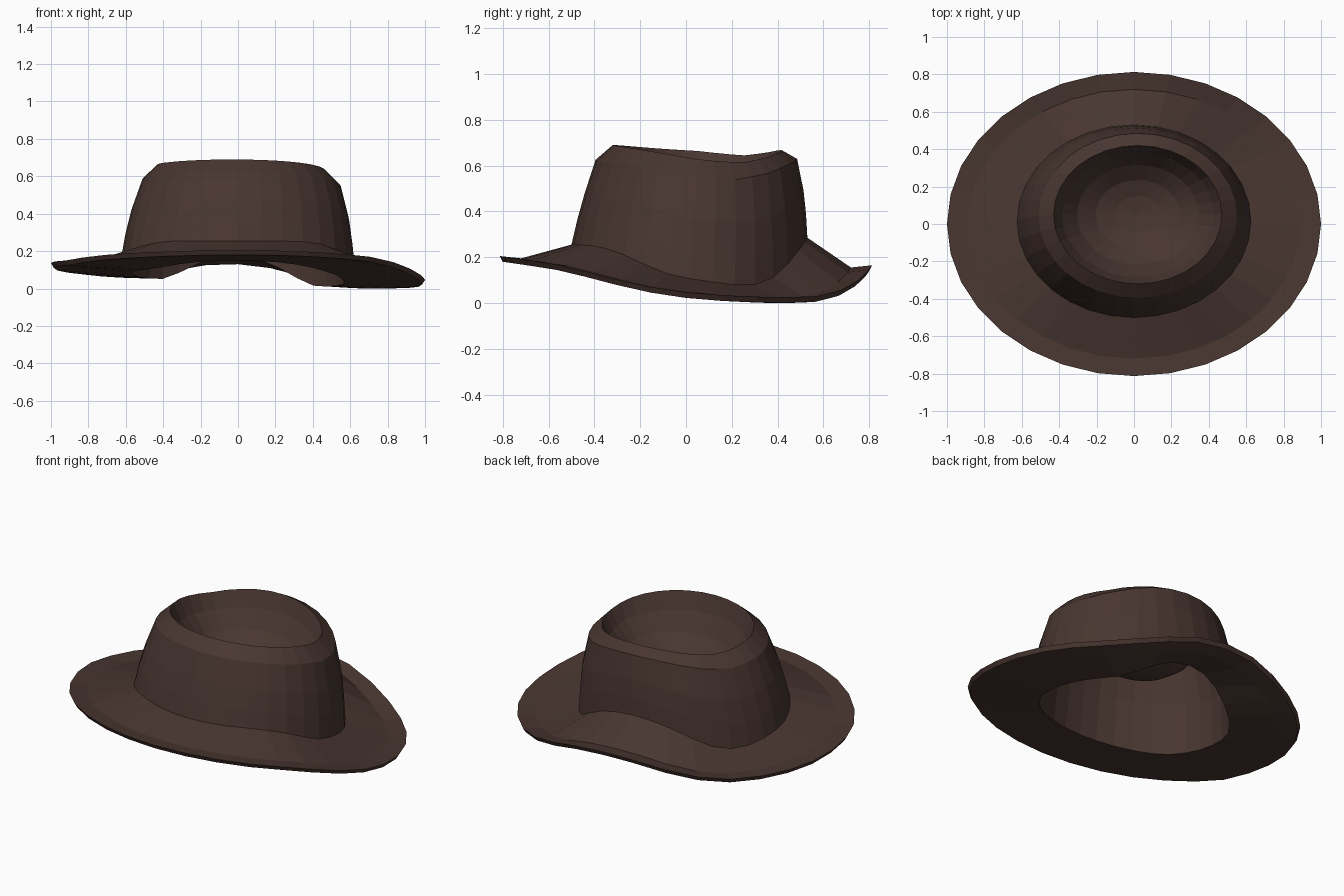
import bpy, bmesh, math

if "Cube" in bpy.data.objects:
    bpy.data.objects.remove(bpy.data.objects["Cube"])

N = 32  # sides around the hat

# Height curves: (front-to-back position -1..1, height)
EDGE = [(-1, .205), (-.68, .172), (-.37, .125), (-.12, .10), (.25, .074),
        (.68, .058), (.83, .08), (.93, .118), (1, .165)]
BASE = [(-1, .255), (-.8, .252), (-.61, .23), (-.42, .19), (-.22, .155), (0, .135),
        (.36, .106), (.55, .103), (.75, .138), (.88, .213), (1, .285)]
OPENING = [(-1, .15), (-.8, .125), (-.61, .1), (-.42, .088), (-.22, .072), (0, .058),
           (.36, .038), (.55, .032), (.75, .034), (.88, .09), (1, .175)]
SHOULDER = [(-1, .625), (-.5, .595), (0, .568), (.4, .558), (.75, .585), (1, .63)]
RIM = [(-1, .69), (-.5, .668), (-.14, .652), (.3, .635), (.55, .63), (.8, .645), (1, .667)]
# Sideways droop along the same positions
LEAN = [(-1, 0), (-.68, .008), (-.37, .025), (-.1, .045), (1, .045)]
RIM_LEAN = [(-1, .01), (-.5, .02), (0, .04), (1, .04)]


def curve(table, s):
    for (a, p), (b, q) in zip(table, table[1:]):
        if s <= b:
            return p + (q - p) * (s - a) / (b - a)
    return table[-1][1]


def ring(cx, cy, rx, ry, height, lean=LEAN, lean_scale=1):
    pts = []
    for i in range(N):
        a = 2 * math.pi * i / N
        s = max(-1, min(1, math.sin(a)))
        x, y = cx + rx * math.cos(a), cy + ry * s
        pts.append((x, y, height(s) - curve(lean, s) * x * lean_scale))
    return pts


def loft(name, rings, start, end):
    """Closed skin through the rings, with a fan at each end point."""
    bm = bmesh.new()
    loops = [[bm.verts.new(p) for p in r] for r in rings]
    for A, B in zip(loops, loops[1:]):
        for i in range(N):
            j = (i + 1) % N
            bm.faces.new((A[i], A[j], B[j], B[i]))
    for p, L in ((start, loops[0]), (end, loops[-1])):
        c = bm.verts.new(p)
        for i in range(N):
            bm.faces.new((c, L[i], L[(i + 1) % N]))
    bmesh.ops.recalc_face_normals(bm, faces=bm.faces)
    me = bpy.data.meshes.new(name)
    bm.to_mesh(me)
    bm.free()
    ob = bpy.data.objects.new(name, me)
    bpy.context.collection.objects.link(ob)
    return ob


def between(t, lo=BASE, hi=SHOULDER, off=0):
    return lambda s: curve(lo, s) * (1 - t) + curve(hi, s) * t + off


T = .03        # felt thickness
FLOOR = .355   # lowest point of the crown dent
DENT = [(.27, .04), (.5, .14), (.72, .36), (.9, .69)]  # radius, rise to rim


def dent_ring(r, g, off=0, shrink=1):
    return ring(.02, .05, .45 * r * shrink, .37 * r * shrink,
                lambda s: FLOOR + (curve(RIM, s) - FLOOR) * g + off, RIM_LEAN, g)


# Crown dent, from the middle outwards, up to the rim
rings = [dent_ring(r, g) for r, g in DENT] + [dent_ring(1, 1)]
# Crown outside, downwards
rings += [ring(.02, .045, .53, .44, between(1), RIM_LEAN),
          ring(.012, .035, .582, .478, between(.6)),
          ring(.005, .025, .607, .499, between(.3)),
          ring(0, .015, .625, .515, between(0))]
# Brim top, turned-up lip, edge and underside
rings += [ring(0, 0, .89, .72, lambda s: curve(EDGE, s) - .01 * abs(s)),
          ring(0, 0, 1, .813, between(0, EDGE)),
          ring(0, 0, .985, .80, between(0, EDGE, off=-.025)),
          ring(0, 0, .88, .71, lambda s: curve(EDGE, s) - .025 - .01 * abs(s)),
          ring(0, .005, .57, .475, between(0, OPENING))]
# Crown lining, up the wall and under the dent
rings += [ring(.01, .03, .55, .452, between(.45)),
          ring(.02, .045, .50, .41, between(1, off=-.01), RIM_LEAN),
          dent_ring(1, 1, -T, 1)]
rings += [dent_ring(r, g, -T, .97) for r, g in reversed(DENT)]

hat = loft("felt_hat", rings, (.02, .05, FLOOR), (.02, .05, FLOOR - T))

# Brown felt
felt = bpy.data.materials.new("brown_felt")
felt.diffuse_color = (.066, .037, .03, 1)
felt.use_nodes = True
felt.node_tree.nodes["Principled BSDF"].inputs["Base Color"].default_value = felt.diffuse_color
hat.data.materials.append(felt)
